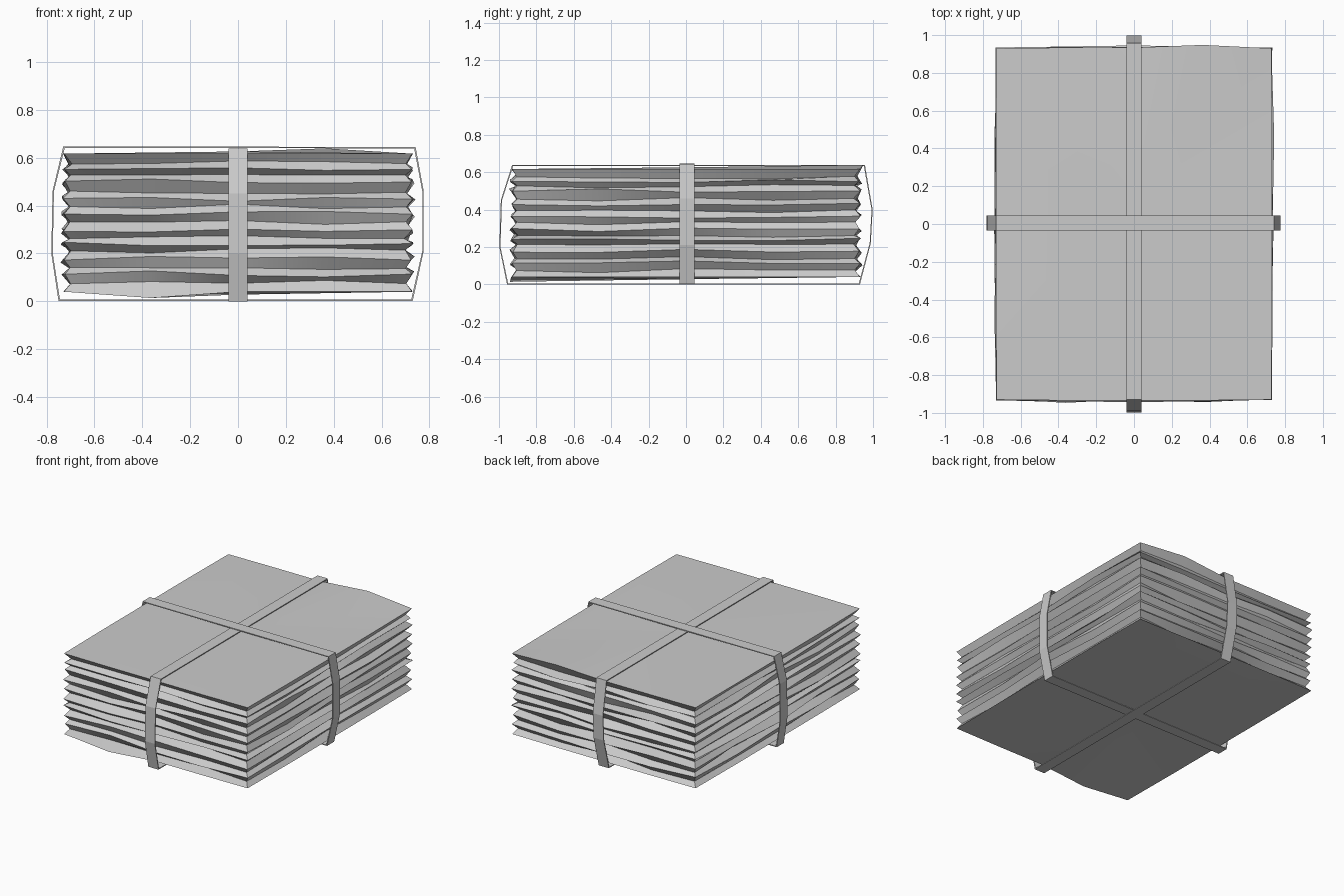
import bpy, bmesh, random
from mathutils import Vector

if "Cube" in bpy.data.objects:
    bpy.data.objects.remove(bpy.data.objects["Cube"])

random.seed(7)


def finish(name, bm, smooth=None):
    bmesh.ops.recalc_face_normals(bm, faces=bm.faces[:])
    me = bpy.data.meshes.new(name)
    bm.to_mesh(me)
    bm.free()
    ob = bpy.data.objects.new(name, me)
    bpy.context.collection.objects.link(ob)
    if smooth:
        bpy.ops.object.select_all(action='DESELECT')
        bpy.context.view_layer.objects.active = ob
        ob.select_set(True)
        bpy.ops.object.shade_smooth_by_angle(angle=smooth)
    return ob


# Rectangle outline of one sheet edge, 4 segments per side
HX, HY, SEG = 0.727, 0.93, 4


def outline():
    corners = [(-1, -1), (1, -1), (1, 1), (-1, 1)]
    for i in range(4):
        a, b = corners[i], corners[(i + 1) % 4]
        for k in range(SEG):
            t = k / SEG
            yield a[0] + (b[0] - a[0]) * t, a[1] + (b[1] - a[1]) * t, k == 0


# Paper stack: alternating sheet edges and recessed gaps, with wavy edges
ridges = [0.04, 0.115, 0.175, 0.245, 0.295, 0.365, 0.43, 0.50, 0.55, 0.617]
levels = []
for i, z in enumerate(ridges):
    levels.append((z, True))
    if i < len(ridges) - 1:
        levels.append(((z + ridges[i + 1]) / 2 + random.uniform(-.008, .008), False))

bm = bmesh.new()
rings = []
for n, (z, outer) in enumerate(levels):
    end = n in (0, len(levels) - 1)
    ring = []
    for u, v, corner in outline():
        inset = random.uniform(-.006, .006) if outer else random.uniform(.022, .034)
        dz = 0 if end else random.uniform(-.004, .004)
        if not corner:
            inset += random.uniform(-.012, .006) if outer else random.uniform(-.012, .012)
            if not end:
                dz = random.uniform(-.013, .013)
        if end:
            inset = 0 if corner else -.004
        # lifted back edge on top, sagging front edge underneath
        if n == len(levels) - 1 and v == 1 and u > 0 and not corner:
            dz, inset = 0.022, -.018
        if n == 0 and v == -1 and u < 0 and not corner:
            dz, inset = -.026, -.012
        sx = inset if abs(u) == 1 else 0
        sy = inset if abs(v) == 1 else 0
        ring.append(bm.verts.new((u * (HX - sx), v * (HY - sy), z + dz)))
    rings.append(ring)
for a, b in zip(rings, rings[1:]):
    for i in range(len(a)):
        j = (i + 1) % len(a)
        bm.faces.new((a[i], a[j], b[j], b[i]))
for ring, z in ((rings[0], 0.028), (rings[-1], 0.626)):
    c = bm.verts.new((0, 0, z))
    for i in range(len(ring)):
        bm.faces.new((ring[i], ring[(i + 1) % len(ring)], c))
finish("paper_stack", bm, 0.5)


# Straps: thin closed bands that bow outward at the sides
def strap(name, profile, half_width, offset, along_x):
    bm = bmesh.new()
    mid = Vector((0, 0.32))
    thick = 0.006
    loops = []
    for inner in (False, True):
        for side in (-1, 1):
            w = offset + side * half_width
            loop = []
            for p, z in profile:
                if inner:
                    p -= thick if p > 0 else -thick
                    z += thick if z < 0.05 else -thick if z > 0.6 else 0
                loop.append(bm.verts.new((p, w, z) if along_x else (w, p, z)))
            loops.append(loop)
    of, ob_, inf, inb = loops
    for a, b in ((of, ob_), (ob_, inb), (inb, inf), (inf, of)):
        for i in range(len(a)):
            j = (i + 1) % len(a)
            bm.faces.new((a[i], a[j], b[j], b[i]))
    return finish(name, bm)


strap("cross_strap", [(-.75, .002), (-.78, .20), (-.775, .46), (-.73, .647),
                      (.742, .645), (.776, .46), (.776, .21), (.73, .002)],
      0.04, 0.005, True)
strap("long_strap", [(-.957, .0), (-.998, .20), (-.99, .45), (-.93, .638),
                     (.957, .638), (.998, .40), (.988, .22), (.93, .0)],
      0.04, 0.0, False)
